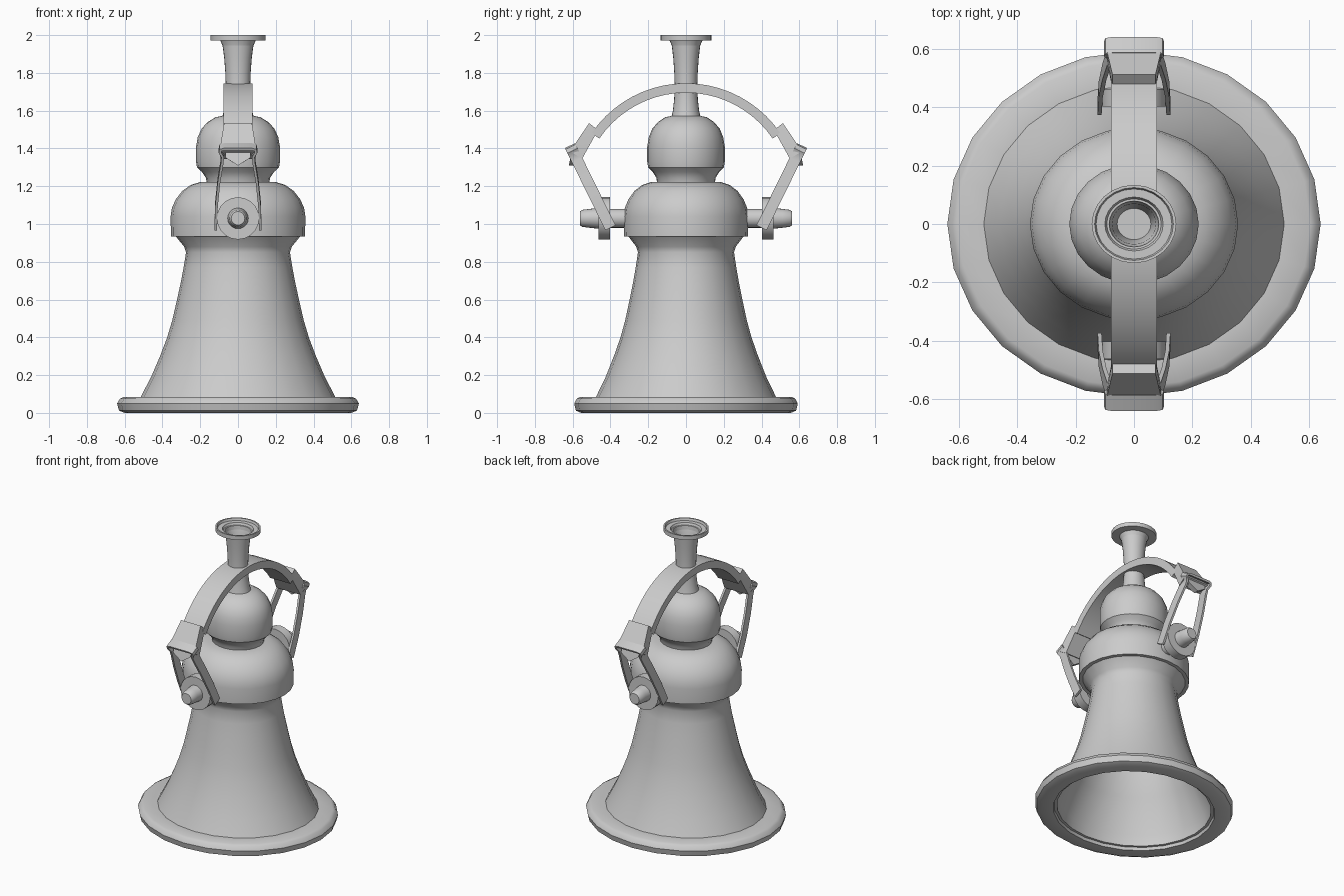
import bpy, bmesh
from math import sin, cos, pi, asin
from mathutils import Vector

if "Cube" in bpy.data.objects:
    bpy.data.objects.remove(bpy.data.objects["Cube"])

SQUASH = 0.925  # the body is slightly narrower front to back


def finish(name, bm, mirror=False, angle=35):
    bmesh.ops.remove_doubles(bm, verts=bm.verts, dist=0.0001)
    bmesh.ops.recalc_face_normals(bm, faces=bm.faces)
    me = bpy.data.meshes.new(name)
    bm.to_mesh(me)
    bm.free()
    ob = bpy.data.objects.new(name, me)
    bpy.context.collection.objects.link(ob)
    if mirror:
        m = ob.modifiers.new("mirror", 'MIRROR')
        m.use_axis = (False, True, False)
        m.use_mirror_merge = False
    bpy.ops.object.select_all(action='DESELECT')
    ob.select_set(True)
    bpy.context.view_layer.objects.active = ob
    bpy.ops.object.shade_smooth_by_angle(angle=angle * pi / 180)
    return ob


def skin(rings, closed_ring=True, caps=False):
    """Bridge successive rings of points with quads."""
    bm = bmesh.new()
    vs = [[bm.verts.new(p) for p in r] for r in rings]
    n = len(vs[0])
    for a, b in zip(vs, vs[1:]):
        for i in range(n if closed_ring else n - 1):
            j = (i + 1) % n
            bm.faces.new((a[i], a[j], b[j], b[i]))
    if caps:
        bm.faces.new(vs[0])
        bm.faces.new(vs[-1])
    return bm


def lathe(name, profile, sides=24):
    rings = []
    for r, z in profile:
        r = max(r, 0.001)
        rings.append([(r * cos(2 * pi * i / sides), SQUASH * r * sin(2 * pi * i / sides), z)
                      for i in range(sides)])
    return finish(name, skin(rings))


def hull(name, pts):
    """Convex block from (half width, y, z) points, symmetric in x, mirrored in y."""
    bm = bmesh.new()
    for x, y, z in pts:
        for s in ((1, -1) if x else (1,)):
            bm.verts.new((s * x, y, z))
    bmesh.ops.convex_hull(bm, input=bm.verts)
    bmesh.ops.dissolve_limit(bm, angle_limit=0.02, verts=bm.verts, edges=bm.edges)
    return finish(name, bm, mirror=True, angle=20)


# hollow flared bell with its rim
lathe("bell", [
    (0, .85), (.25, .85), (.285, .69), (.33, .49), (.39, .307), (.49, .09), (.497, .02),
    (.515, .02), (.52, 0), (.60, 0), (.63, .012), (.64, .05), (.625, .075), (.605, .085),
    (.515, .085), (.46, .19), (.41, .307), (.375, .4), (.348, .49), (.325, .59), (.303, .69),
    (.288, .77), (.275, .85), (.285, .88), (.33, .935)])

# rounded shoulder above the bell
lathe("shoulder", [
    (.32, .935), (.355, .935), (.357, 1.04), (.35, 1.085), (.33, 1.13), (.295, 1.175),
    (.25, 1.207), (.2, 1.222), (.15, 1.224)])

# ball with a short neck
lathe("ball", [
    (.165, 1.215), (.17, 1.245), (.19, 1.275), (.217, 1.30), (.222, 1.33), (.222, 1.41),
    (.213, 1.46), (.193, 1.505), (.16, 1.54), (.12, 1.565), (.07, 1.575)])

# funnel stem with a dished lip
lathe("stem", [
    (.085, 1.56), (.075, 1.60), (.068, 1.66), (.064, 1.72), (.067, 1.80), (.073, 1.88),
    (.085, 1.97), (.145, 1.972), (.145, 2.0), (.135, 2.0), (.13, 1.985), (.10, 1.985),
    (.075, 1.93), (.058, 1.75), (0, 1.75)])

# arched strap
R, CZ, HW = 0.605, 1.14, 0.078
end = asin(.50 / R)
rings = []
for i in range(21):
    a = -end + 2 * end * i / 20
    rings.append([(x, r * sin(a), CZ + r * cos(a))
                  for x, r in ((-HW, R), (HW, R), (HW, R - .05), (-HW, R - .05))])
finish("arched_strap", skin(rings, caps=True))

# tapered clamps and hooks at the strap ends
hull("strap_clamp", [(.074, -.513, 1.534), (.074, -.466, 1.497),
                     (.098, -.614, 1.385), (.092, -.55, 1.345)])
hull("clamp_hook", [(.07, -.55, 1.42), (.07, -.60, 1.40), (.065, -.612, 1.35),
                    (.05, -.575, 1.34), (0, -.62, 1.31), (0, -.585, 1.31)])

# flat U-shaped links: outline in (x, distance along link), extruded sideways
low, high = Vector((0, -.40, .98)), Vector((0, -.614, 1.415))
d = (high - low).normalized()
n = Vector((0, d.z, -d.y))
L = (high - low).length
half = [(.125, 0), (.121, .14), (.108, .28), (.09, .40), (.088, .43), (.102, .455),
        (.098, L - .008), (.075, L)]
path = half + [(-x, s) for x, s in reversed(half)]
rings = []
for i, (x, s) in enumerate(path):
    a, b = path[max(i - 1, 0)], path[min(i + 1, len(path) - 1)]
    t = Vector((b[0] - a[0], b[1] - a[1])).normalized()
    ring = []
    for off, w in ((0, -.03), (0, .03), (.014, .03), (.014, -.03)):
        ring.append(low + Vector((x - t.y * off, 0, 0)) + d * (s + t.x * off) + n * w)
    rings.append(ring)
finish("link", skin(rings, caps=True), mirror=True)

# trunnion pins with round flanges
pin = [(.05, -.30), (.05, -.402), (.112, -.402), (.112, -.463), (.055, -.463),
       (.05, -.51), (.045, -.55), (.036, -.562)]
rings = [[(r * cos(2 * pi * i / 20), y, 1.03 + r * sin(2 * pi * i / 20)) for i in range(20)]
         for r, y in pin]
finish("trunnion", skin(rings, caps=True), mirror=True)
